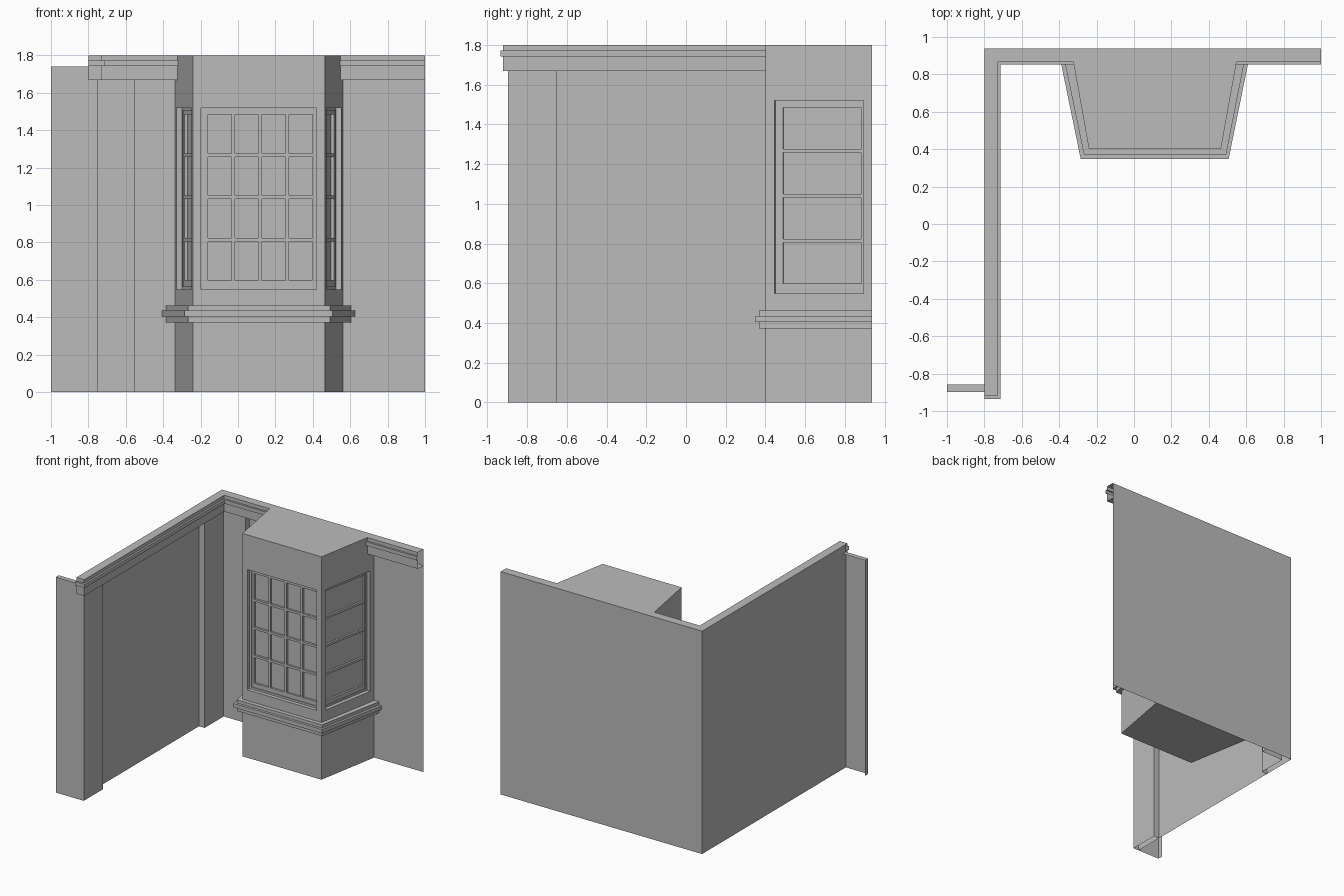
import bpy
import bmesh
from mathutils import Matrix, Vector

cube = bpy.data.objects.get("Cube")
if cube:
    bpy.data.objects.remove(cube)

plaster = bpy.data.materials.new("grey plaster")
plaster.use_nodes = True
GREY = (0.5, 0.5, 0.5, 1)
plaster.diffuse_color = GREY
plaster.node_tree.nodes["Principled BSDF"].inputs["Base Color"].default_value = GREY

BACK, LEFT, TOP = 0.937, -0.8, 1.8


def finish(name, bm):
    bmesh.ops.recalc_face_normals(bm, faces=bm.faces)
    mesh = bpy.data.meshes.new(name)
    bm.to_mesh(mesh)
    bm.free()
    mesh.materials.append(plaster)
    obj = bpy.data.objects.new(name, mesh)
    bpy.context.collection.objects.link(obj)
    return obj


def loft(name, rows):
    """Skin a list of equally long point rows."""
    bm = bmesh.new()
    grid = [[bm.verts.new(p) for p in row] for row in rows]
    for a, b in zip(grid, grid[1:]):
        for i in range(len(a) - 1):
            bm.faces.new((a[i], a[i + 1], b[i + 1], b[i]))
    return finish(name, bm)


def sheet(name, path, z0, z1):
    """Upright open sheet along a plan path."""
    return loft(name, [[(x, y, z) for x, y in path] for z in (z0, z1)])


def prism(name, plan, z0, z1):
    """Closed block over a plan polygon."""
    bm = bmesh.new()
    low = [bm.verts.new((x, y, z0)) for x, y in plan]
    high = [bm.verts.new((x, y, z1)) for x, y in plan]
    bm.faces.new(low)
    bm.faces.new(high)
    for i in range(len(plan)):
        j = (i + 1) % len(plan)
        bm.faces.new((low[i], low[j], high[j], high[i]))
    return finish(name, bm)


def cut(target, boxes, face):
    """Sink boxes (u0, u1, z0, z1, depth) into a face given by its frame."""
    bm = bmesh.new()
    for u0, u1, z0, z1, depth in boxes:
        size = Matrix.Diagonal((u1 - u0, depth + 0.05, z1 - z0, 1))
        mid = Matrix.Translation(((u0 + u1) / 2, (depth - 0.05) / 2, (z0 + z1) / 2))
        bmesh.ops.create_cube(bm, size=1, matrix=face @ mid @ size)
    cutter = finish("cutter", bm)
    cutter.hide_render = True
    mod = target.modifiers.new("cut", 'BOOLEAN')
    mod.operation, mod.solver, mod.object = 'DIFFERENCE', 'EXACT', cutter
    bpy.context.view_layer.objects.active = target
    bpy.ops.object.modifier_apply(modifier=mod.name)
    bpy.data.objects.remove(cutter)


def face_frame(a, b):
    """Local frame on the wall from a to b: u along, y inward, z up."""
    u = Vector((b[0] - a[0], b[1] - a[1], 0)).normalized()
    inward = Vector((-u.y, u.x, 0))
    frame = Matrix((u, inward, (0, 0, 1))).transposed().to_4x4()
    frame.translation = (a[0], a[1], 0)
    return frame


def window(target, a, b, u0, u1, columns):
    """Stepped window opening with a grid of sunken panes."""
    frame = face_frame(a, b)
    low, high, step, bar = 0.548, 1.52, 0.016, 0.018
    cut(target, [(u0, u1, low, high, 0.03)], frame)
    cut(target, [(u0 + step, u1 - step, low + step, high - step, 0.036)], frame)
    p0, p1, q0, q1 = u0 + 0.037, u1 - 0.02, low + 0.05, high - 0.036
    w, h = (p1 - p0 + bar) / columns, (q1 - q0 + bar) / 4
    panes = [(p0 + c * w, p0 + (c + 1) * w - bar, q0 + r * h, q0 + (r + 1) * h - bar, 0.052)
             for c in range(columns) for r in range(4)]
    cut(target, panes, frame)


# Main walls
sheet("walls", [(LEFT, -0.897), (LEFT, BACK), (1, BACK)], 0, TOP)

# Corner pilaster, and the end pilaster with its short return wall
sheet("corner_pilaster",
      [(LEFT, 0.645), (-0.75, 0.645), (-0.75, 0.888), (-0.553, 0.888), (-0.553, BACK)], 0, 1.74)
sheet("end_pilaster",
      [(-1, -0.858), (-1, -0.897), (-0.75, -0.897), (-0.75, -0.652), (LEFT, -0.652)], 0, 1.74)
loft("return_wall_cap", [[(x, y, 1.74) for x in (-1, LEFT)] for y in (-0.897, -0.858)])

# Stepped cornice following the walls and wrapping the wall end
profile = [(0, TOP), (0.07, TOP), (0.07, 1.772), (0.085, 1.772),
           (0.085, 1.742), (0.07, 1.742), (0.07, 1.668), (0, 1.668)]
loft("cornice", [[(LEFT, -0.85 - d, z), (LEFT + d, -0.85 - d, z),
                  (LEFT + d, BACK - d, z), (1, BACK - d, z)] for d, z in profile])

# Bay with windows on its three faces
bay_plan = [(-0.337, BACK), (-0.241, 0.401), (0.465, 0.401), (0.561, BACK)]
bay = prism("bay", bay_plan, 0, TOP)
window(bay, bay_plan[0], bay_plan[1], 0.046, 0.5, 1)
window(bay, bay_plan[1], bay_plan[2], 0.043, 0.66, 4)
window(bay, bay_plan[2], bay_plan[3], 0.046, 0.5, 1)

# Three-tier sill moulding round the bay
narrow = [(-0.385, BACK), (-0.267, 0.368), (0.492, 0.368), (0.604, BACK)]
wide = [(-0.406, BACK), (-0.285, 0.348), (0.506, 0.348), (0.626, BACK)]
prism("sill_body", narrow, 0.372, 0.462)
prism("sill_band", wide, 0.404, 0.436)
